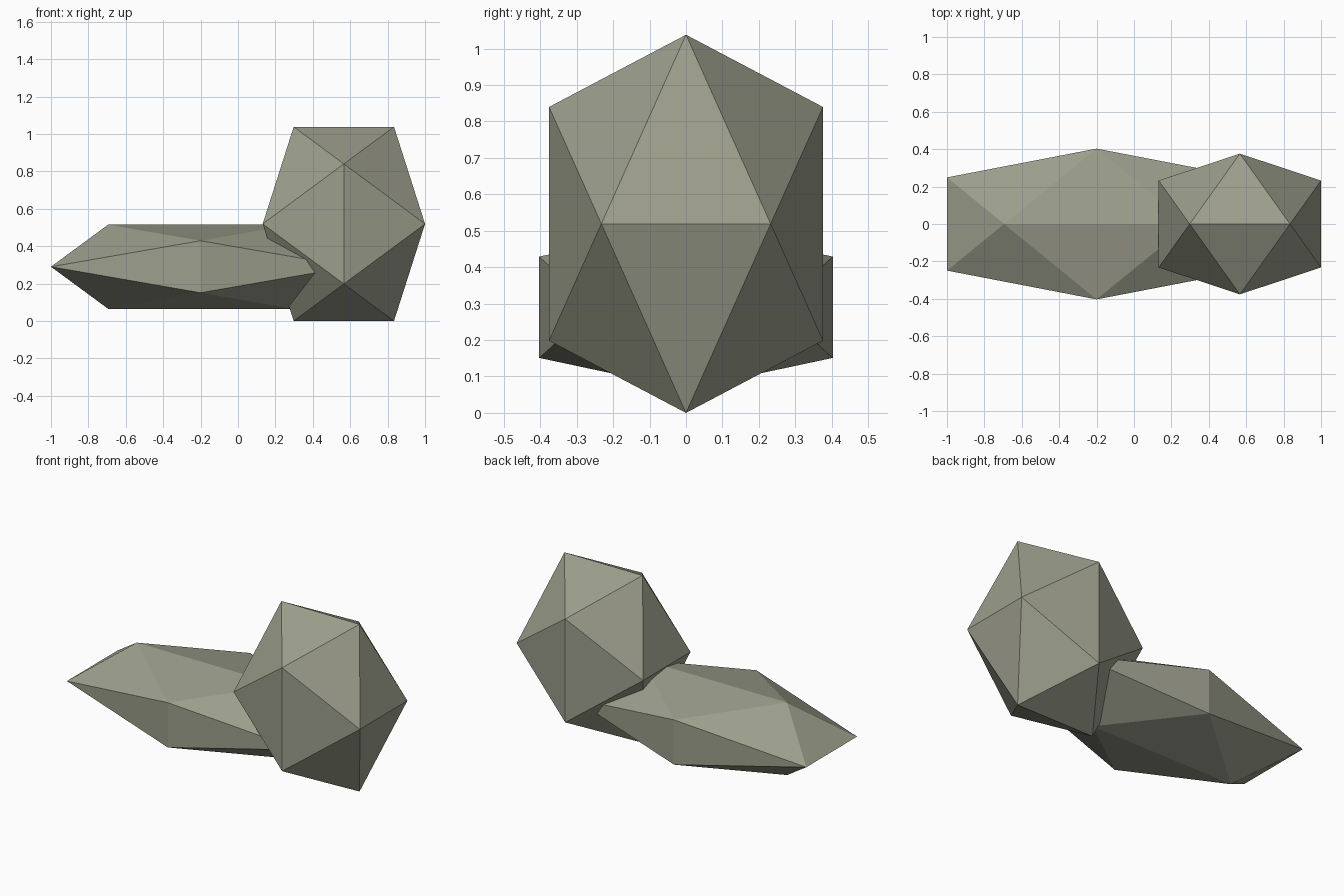
import bpy
import bmesh
from mathutils import Vector

cube = bpy.data.objects.get("Cube")
if cube:
    bpy.data.objects.remove(cube, do_unlink=True)

# One stone colour for both parts
COLOR = (0.33, 0.34, 0.26, 1.0)
stone = bpy.data.materials.new("grey_green_stone")
stone.use_nodes = True
stone.diffuse_color = COLOR
bsdf = next(n for n in stone.node_tree.nodes if n.type == 'BSDF_PRINCIPLED')
bsdf.inputs["Base Color"].default_value = COLOR
bsdf.inputs["Roughness"].default_value = 0.9

GOLDEN = (5 ** 0.5 - 1) / 2


def stretched_icosahedron(name, center, half_size):
    """Twenty-sided rock filling the given box, with a level edge along x on top."""
    bm = bmesh.new()
    for a in (-1, 1):
        for b in (-GOLDEN, GOLDEN):
            for corner in ((b, 0, a), (0, a, b), (a, b, 0)):
                bm.verts.new([c * s for c, s in zip(corner, half_size)])
    bmesh.ops.convex_hull(bm, input=bm.verts[:])
    bmesh.ops.recalc_face_normals(bm, faces=bm.faces[:])
    mesh = bpy.data.meshes.new(name)
    bm.to_mesh(mesh)
    bm.free()
    mesh.materials.append(stone)
    obj = bpy.data.objects.new(name, mesh)
    obj.location = Vector(center)
    bpy.context.collection.objects.link(obj)
    return obj


# Long flat rock, its end buried in the tall rock
stretched_icosahedron("long_rock", (-0.2, 0, 0.29), (0.8, 0.403, 0.225))

# Tall rock
stretched_icosahedron("tall_rock", (0.566, 0, 0.519), (0.434, 0.376, 0.519))
